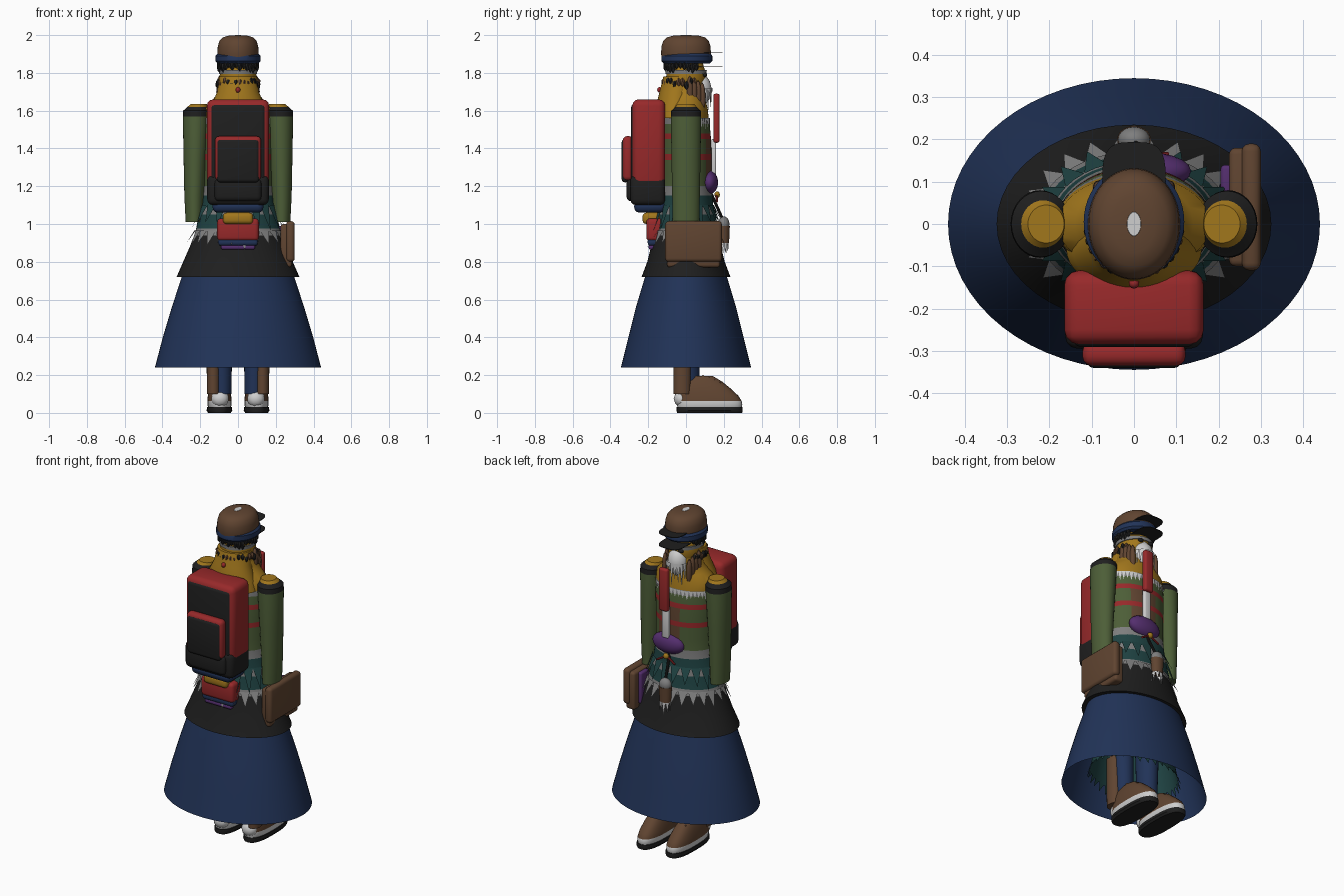
import bpy, bmesh, math, random
from mathutils import Vector

random.seed(4)
if "Cube" in bpy.data.objects:
    bpy.data.objects.remove(bpy.data.objects["Cube"])

parts = []
MATS = {}


def colour(name, r, g, b):
    m = bpy.data.materials.new(name)
    m.use_nodes = True
    c = [(v / 255) ** 2.2 for v in (r, g, b)] + [1]
    m.diffuse_color = c
    m.node_tree.nodes["Principled BSDF"].inputs["Base Color"].default_value = c
    MATS[name] = m


colour("navy", 38, 54, 88)
colour("brown", 96, 70, 52)
colour("red", 150, 45, 46)
colour("green", 78, 94, 58)
colour("black", 36, 36, 36)
colour("yellow", 160, 118, 34)
colour("teal", 36, 68, 68)
colour("grey", 125, 125, 125)
colour("white", 205, 205, 205)
colour("purple", 85, 50, 110)


def finish(name, bm, mats):
    """Turn a bmesh into a named object with its materials."""
    bmesh.ops.recalc_face_normals(bm, faces=bm.faces)
    me = bpy.data.meshes.new(name)
    bm.to_mesh(me)
    bm.free()
    for m in mats:
        me.materials.append(MATS[m])
    ob = bpy.data.objects.new(name, me)
    bpy.context.collection.objects.link(ob)
    parts.append(ob)
    return ob


def loft(name, rings, bands, n=40, power=1.0, cap=True):
    """Skin stacked ovals (z, cx, cy, rx, ry); bands colours each storey."""
    if isinstance(bands, str):
        bands = [bands] * (len(rings) - 1)
    mats = list(dict.fromkeys(bands))
    bm = bmesh.new()

    def squash(v):
        return math.copysign(abs(v) ** power, v)

    loops = []
    for z, cx, cy, rx, ry in rings:
        loops.append([bm.verts.new((cx + rx * squash(math.cos(a)), cy + ry * squash(math.sin(a)), z))
                      for a in (math.tau * i / n for i in range(n))])
    for lo, hi, band in zip(loops, loops[1:], bands):
        for i in range(n):
            j = (i + 1) % n
            bm.faces.new((lo[i], lo[j], hi[j], hi[i])).material_index = mats.index(band)
    if cap:
        bm.faces.new(loops[0][::-1]).material_index = mats.index(bands[0])
        bm.faces.new(loops[-1]).material_index = mats.index(bands[-1])
    return finish(name, bm, mats)


def box(name, x, y, z, mat, bevel=0.015, segs=3):
    """Rounded box between (min, max) pairs."""
    bm = bmesh.new()
    bmesh.ops.create_cube(bm, size=1)
    for v in bm.verts:
        v.co = [p[0] + (c + 0.5) * (p[1] - p[0]) for p, c in zip((x, y, z), v.co)]
    bmesh.ops.bevel(bm, geom=bm.edges[:], offset=bevel, segments=segs, profile=0.5, affect='EDGES')
    return finish(name, bm, [mat])


def blob(name, c, r, mat, sub=2):
    bm = bmesh.new()
    bmesh.ops.create_icosphere(bm, subdivisions=sub, radius=1)
    for v in bm.verts:
        v.co = [c[i] + v.co[i] * r[i] for i in range(3)]
    return finish(name, bm, [mat])


def rod(name, a, b, r, mat):
    a, b = Vector(a), Vector(b)
    bm = bmesh.new()
    bmesh.ops.create_cone(bm, cap_ends=True, segments=10, radius1=r, radius2=r, depth=(b - a).length)
    q = (b - a).to_track_quat('Z', 'Y')
    for v in bm.verts:
        v.co = q @ v.co + (a + b) / 2
    return finish(name, bm, [mat])


def fringe(name, z, rx, ry, drop, mat, cy=0, n=28, flare=0.0, start=0, end=1):
    """Ragged hem of pointed strips around an oval."""
    bm = bmesh.new()
    for i in range(n):
        t = [math.tau * (start + (end - start) * (i + k) / n) for k in (0, 0.5, 1)]
        d = drop * random.uniform(0.6, 1.0)
        vs = [bm.verts.new((rx * math.cos(a), cy + ry * math.sin(a), z)) for a in t]
        tip = bm.verts.new(((rx + flare) * math.cos(t[1]), cy + (ry + flare) * math.sin(t[1]), z - d))
        bm.faces.new((vs[0], tip, vs[1]))
        bm.faces.new((vs[1], tip, vs[2]))
    return finish(name, bm, [mat])


# Skirt and ruffled petticoat
loft("skirt", [(0.24, 0, 0, 0.44, 0.345), (0.4, 0, 0, 0.398, 0.305), (0.56, 0, 0, 0.35, 0.265),
               (0.76, 0, 0, 0.285, 0.205)], "navy", 64, cap=False)
loft("petticoat", [(0.34, 0, 0, 0.27, 0.2), (0.72, 0, 0, 0.2, 0.15)], "teal", 48, cap=False)
fringe("petticoat_ruffle", 0.35, 0.27, 0.2, 0.06, "teal", n=36, flare=0.02)

# Striped torso and flared coat hem
body = [(0.72, 0.325, 0.235, "black"), (0.8, 0.29, 0.205, "black"), (0.88, 0.255, 0.185, "black"),
        (0.94, 0.232, 0.17, "grey"), (0.975, 0.222, 0.162, "teal"), (1.05, 0.205, 0.15, "grey"),
        (1.09, 0.195, 0.145, "teal"), (1.15, 0.185, 0.14, "grey"), (1.2, 0.18, 0.135, "green"),
        (1.26, 0.18, 0.135, "green"), (1.34, 0.18, 0.135, "red"), (1.37, 0.18, 0.135, "green"),
        (1.45, 0.185, 0.132, "red"), (1.48, 0.185, 0.13, "green"), (1.53, 0.185, 0.125, "grey"),
        (1.56, 0.185, 0.12, "yellow"), (1.61, 0.18, 0.115, "yellow"), (1.65, 0.14, 0.105, "yellow"),
        (1.69, 0.11, 0.1, "yellow"), (1.74, 0.1, 0.095, "yellow")]
torso = loft("torso", [(z, 0, 0, rx, ry) for z, rx, ry, m in body], [b[3] for b in body[:-1]], 48)
torso.data.materials.append(MATS["brown"])
patch = len(torso.data.materials) - 1
green = torso.data.materials.find("green")
for f in torso.data.polygons:
    if f.material_index == green and f.center.y > 0 and -0.04 < f.center.x < 0.11 and f.center.z < 1.45:
        f.material_index = patch
fringe("grey_fringe", 0.965, 0.232, 0.17, 0.1, "grey", n=24, flare=0.04)
fringe("teal_coat_tail", 1.1, 0.2, 0.148, 0.14, "teal", n=20, flare=0.045)
fringe("collar_fringe", 1.56, 0.19, 0.126, 0.06, "white", n=20, start=0.04, end=0.46)

# Back cape
loft("cape", [(1.56, 0, -0.06, 0.16, 0.1), (1.62, 0, -0.06, 0.145, 0.1), (1.7, 0, -0.05, 0.11, 0.09),
              (1.78, 0, -0.03, 0.1, 0.09)], "yellow")

# Sleeves with shoulder caps, legs and shoes, on both sides
for side, s in (("left", 1), ("right", -1)):
    loft(side + "_sleeve", [(1.01, s * 0.232, 0, 0.045, 0.07), (1.15, s * 0.232, 0, 0.052, 0.073),
                            (1.35, s * 0.228, 0, 0.06, 0.077), (1.57, s * 0.222, 0, 0.07, 0.08),
                            (1.6, s * 0.22, 0, 0.07, 0.078), (1.62, s * 0.215, 0, 0.052, 0.056),
                            (1.635, s * 0.208, 0, 0.043, 0.045)],
         ["green"] * 3 + ["black"] * 2 + ["yellow"], 32)
    loft(side + "_trouser_leg", [(0.1, s * 0.085, 0.01, 0.05, 0.06), (0.72, s * 0.095, 0, 0.07, 0.075)], "navy", 24)
    loft(side + "_boot_shaft", [(0.1, s * 0.13, -0.02, 0.034, 0.045), (0.4, s * 0.13, -0.02, 0.038, 0.047)],
         "brown", 20)
    loft(side + "_sole", [(0.0, s * 0.098, 0.125, 0.06, 0.172), (0.012, s * 0.098, 0.125, 0.068, 0.175),
                          (0.03, s * 0.098, 0.125, 0.066, 0.174)], "black", 32, 0.75)
    loft(side + "_shoe", [(0.03, s * 0.098, 0.125, 0.06, 0.17), (0.042, s * 0.098, 0.125, 0.064, 0.173),
                          (0.062, s * 0.098, 0.123, 0.064, 0.172), (0.09, s * 0.098, 0.115, 0.062, 0.163),
                          (0.13, s * 0.098, 0.095, 0.055, 0.14), (0.165, s * 0.098, 0.082, 0.045, 0.11),
                          (0.195, s * 0.098, 0.08, 0.028, 0.062)],
         ["white"] * 2 + ["brown"] * 4, 32, 0.8)
    blob(side + "_heel_patch", (s * 0.095, -0.025, 0.075), (0.048, 0.04, 0.045), "white")
    for k in range(4):
        y = 0.09 + k * 0.03
        rod(side + "_lace", (s * 0.098 - 0.03, y, 0.195 - k * 0.012), (s * 0.098 + 0.03, y, 0.195 - k * 0.012),
            0.006, "brown")

# Backpack with black panels and a pocket
box("backpack", (-0.165, 0.165), (-0.285, -0.11), (1.2, 1.66), "red", 0.035)
box("backpack_panel", (-0.145, 0.145), (-0.291, -0.25), (1.16, 1.635), "black", 0.02)
box("backpack_base", (-0.163, 0.163), (-0.295, -0.11), (1.1, 1.26), "black", 0.03)
box("pocket", (-0.122, 0.122), (-0.335, -0.28), (1.23, 1.465), "red", 0.022)
box("pocket_panel", (-0.112, 0.112), (-0.341, -0.3), (1.22, 1.45), "black", 0.018)
box("lower_pocket", (-0.125, 0.125), (-0.315, -0.25), (1.12, 1.24), "black", 0.025)
box("navy_bedroll", (-0.135, 0.135), (-0.275, -0.11), (1.06, 1.125), "navy", 0.03)
box("yellow_roll", (-0.08, 0.08), (-0.23, -0.12), (1.0, 1.06), "yellow", 0.02)
box("red_roll", (-0.11, 0.11), (-0.21, -0.12), (0.91, 1.03), "red", 0.02)
box("navy_roll", (-0.105, 0.105), (-0.203, -0.12), (0.885, 0.925), "navy", 0.015)
box("purple_roll", (-0.09, 0.09), (-0.198, -0.12), (0.865, 0.89), "purple", 0.01)

# Satchel on the hip
box("satchel", (0.225, 0.285), (-0.1, 0.18), (0.77, 1.0), "brown", 0.015)
box("satchel_flap", (0.255, 0.3), (-0.11, 0.19), (0.8, 1.015), "brown", 0.018)
box("satchel_pocket", (0.205, 0.235), (0.06, 0.14), (0.8, 0.99), "purple", 0.01)

# Chest ornaments, waist pouch and hanging charm
box("red_pendant", (0.005, 0.065), (0.145, 0.178), (1.43, 1.69), "red", 0.012)
box("white_pendant", (0.01, 0.055), (0.135, 0.16), (1.26, 1.45), "white", 0.008)
blob("waist_pouch", (0.03, 0.125, 1.22), (0.105, 0.045, 0.062), "purple", 3)
blob("yellow_knot", (0.02, 0.165, 1.155), (0.018, 0.015, 0.018), "yellow")
for x in (-0.04, 0.08):
    rod("red_cord", (0.02, 0.16, 1.155), (x, 0.165, 1.12), 0.006, "red")
rod("charm_strap", (0.02, 0.125, 1.18), (0, 0.205, 1.0), 0.008, "black")
blob("charm_top", (0, 0.2, 1.0), (0.038, 0.03, 0.04), "grey", 3)
loft("charm_body", [(0.9, 0, 0.2, 0.034, 0.028), (0.99, 0, 0.2, 0.04, 0.032)], "brown", 20)
fringe("charm_tassel", 0.9, 0.034, 0.026, 0.08, "white", cy=0.2, n=9)

# Head, hair and beard
blob("face", (0, 0.0, 1.78), (0.098, 0.105, 0.13), "yellow", 3)
blob("beard", (0, 0.075, 1.71), (0.062, 0.062, 0.09), "white", 2)
loft("hair_band", [(1.795, 0, 0, 0.101, 0.109), (1.815, 0, 0, 0.103, 0.11)], "grey")
fringe("beard_hem", 1.72, 0.07, 0.07, 0.15, "white", cy=0.07, n=9, start=0.05, end=0.45)
for i in range(22):
    a = math.radians(150 + i * 240 / 21)
    x, y = math.cos(a), math.sin(a)
    blob("upper_curl", (0.1 * x, 0.108 * y, 1.845 + random.uniform(-0.02, 0.01)),
         (0.014, 0.014, 0.03), "black", 1)
    blob("lower_curl", (0.106 * x, 0.108 * y - 0.01, 1.745 + random.uniform(-0.012, 0.012)),
         (0.015, 0.015, 0.024), random.choice(["black", "brown"]), 1)
for s in (-1, 1):
    for k in range(4):
        blob("side_lock", (s * (0.1 - k * 0.006), 0.02 + k * 0.022, 1.7 - k * 0.012),
             (0.016, 0.018, 0.085), "brown", 2)
    blob("eye", (s * 0.035, 0.1, 1.79), (0.018, 0.012, 0.012), "black")
blob("red_bead", (0, -0.14, 1.71), (0.013, 0.013, 0.015), "red")

# Cap with headband, two peaks and a top button
loft("cap", [(1.865, 0, 0, 0.106, 0.125), (1.9, 0, 0, 0.109, 0.132), (1.94, 0, 0, 0.107, 0.13),
             (1.97, 0, 0, 0.098, 0.12), (1.988, 0, 0, 0.08, 0.1), (1.997, 0, 0, 0.05, 0.068),
             (1.999, 0, 0, 0.02, 0.03)], "brown", 48)
loft("headband", [(1.85, 0, 0.005, 0.108, 0.122), (1.862, 0, 0.005, 0.119, 0.134),
                  (1.89, 0, 0.005, 0.119, 0.134), (1.902, 0, 0.005, 0.108, 0.126)], "navy", 48)
loft("cap_button", [(1.998, 0, 0, 0.017, 0.03), (2.0, 0, 0, 0.016, 0.028)], "white", 20)
for name, z in (("upper_peak", 1.905), ("lower_peak", 1.83)):
    loft(name, [(z, 0, 0.1, 0.075, 0.094), (z + 0.004, 0, 0.1, 0.075, 0.094)], "black", 32, 0.6)

# Smooth shading with crisp edges
bpy.ops.object.select_all(action='DESELECT')
for ob in parts:
    ob.select_set(True)
bpy.context.view_layer.objects.active = parts[0]
bpy.ops.object.shade_smooth_by_angle(angle=math.radians(35))
